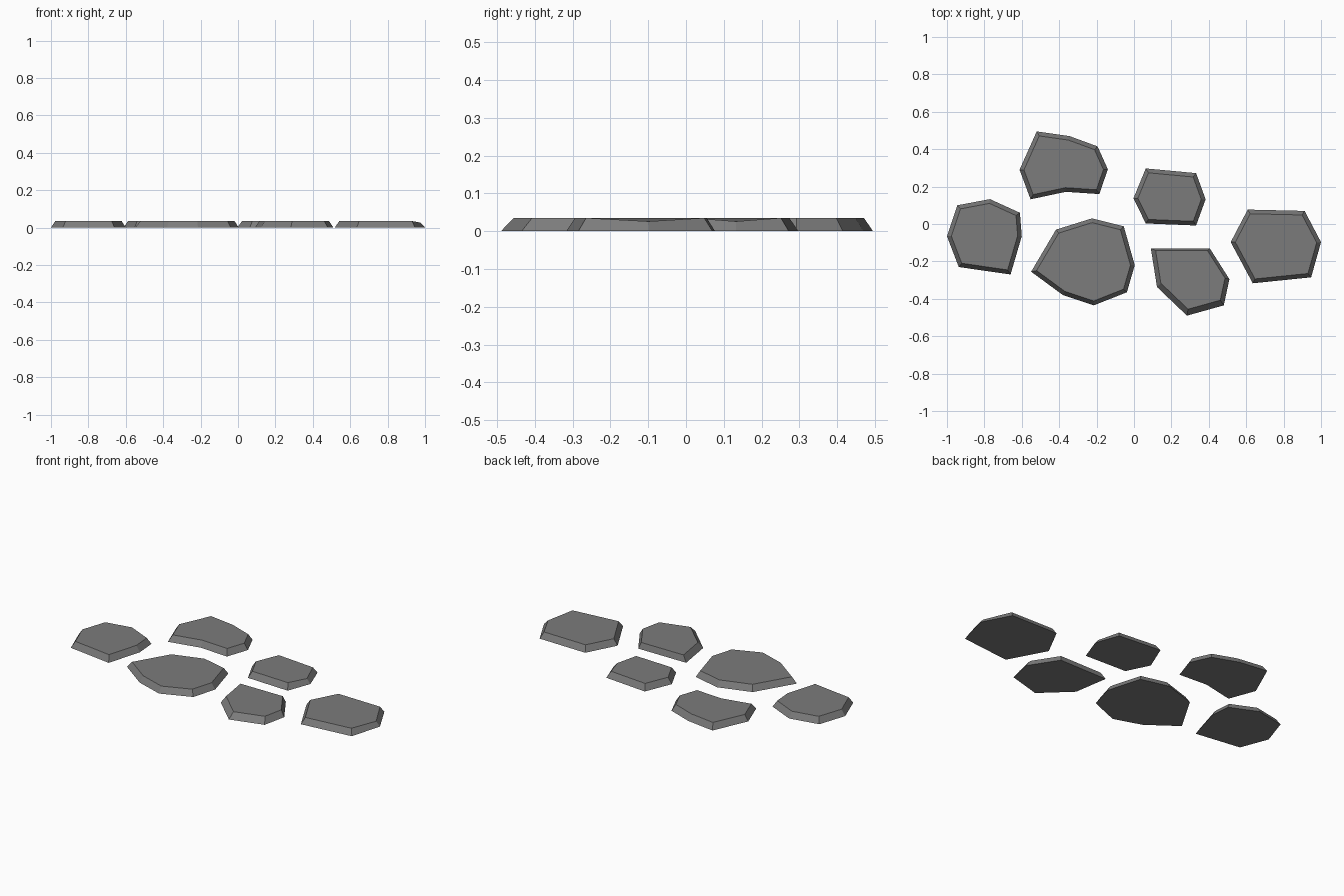
import bpy, bmesh
from mathutils import Vector

if "Cube" in bpy.data.objects:
    bpy.data.objects.remove(bpy.data.objects["Cube"])

stone_grey = bpy.data.materials.new("stone_grey")
stone_grey.diffuse_color = (0.2, 0.2, 0.2, 1)
stone_grey.use_nodes = True
stone_grey.node_tree.nodes["Principled BSDF"].inputs["Base Color"].default_value = stone_grey.diffuse_color
H = 0.035

# name: (clockwise outline, corner with a worn-down top or None, top shift in y)
STONES = {
    "left_stone": ([(-1, -.065), (-.945, .10), (-.77, .133), (-.61, .06), (-.60, -.065),
                    (-.66, -.27), (-.937, -.23)], None, 0),
    "back_stone": ([(-.52, .495), (-.345, .47), (-.195, .415), (-.14, .293), (-.185, .16),
                    (-.365, .172), (-.553, .132), (-.612, .29)], None, 0),
    "small_stone": ([(.063, .297), (.332, .272), (.383, .132), (.332, -.008), (.063, .003),
                     (-.003, .137)], 2, 0),
    "large_stone": ([(-.55, -.255), (-.417, -.03), (-.225, .03), (-.055, -.012), (.004, -.22),
                     (-.038, -.365), (-.215, -.435), (-.38, -.38)], None, 0),
    "front_stone": ([(.09, -.13), (.405, -.13), (.51, -.295), (.48, -.435), (.283, -.49),
                     (.123, -.337)], None, .01),
    "right_stone": ([(.608, .077), (.912, .07), (1, -.097), (.947, -.285), (.635, -.317),
                     (.517, -.097)], 2, 0),
}


def inset(points, d):
    """Move every edge of a clockwise outline inwards by d."""
    out = []
    for i, p in enumerate(points):
        a, b, c = Vector(points[i - 1]), Vector(p), Vector(points[(i + 1) % len(points)])
        n1 = Vector(((b - a).y, -(b - a).x)).normalized()
        n2 = Vector(((c - b).y, -(c - b).x)).normalized()
        out.append(b + (n1 + n2) * d / (1 + n1.dot(n2)))
    return out


def make_stone(name, outline, low, shift):
    bm = bmesh.new()
    base = [bm.verts.new((x, y, 0)) for x, y in outline]
    top = [bm.verts.new((p.x, p.y + shift, 0.026 if i == low else H))
           for i, p in enumerate(inset(outline, 0.022))]
    n = len(base)
    bm.faces.new(base)
    bm.faces.new(top[::-1])
    for i in range(n):
        j = (i + 1) % n
        bm.faces.new((base[i], base[j], top[j], top[i]))
    bmesh.ops.recalc_face_normals(bm, faces=bm.faces)
    mesh = bpy.data.meshes.new(name)
    bm.to_mesh(mesh)
    bm.free()
    mesh.materials.append(stone_grey)
    bpy.context.collection.objects.link(bpy.data.objects.new(name, mesh))


for stone, (outline, low, shift) in STONES.items():
    make_stone(stone, outline, low, shift)
